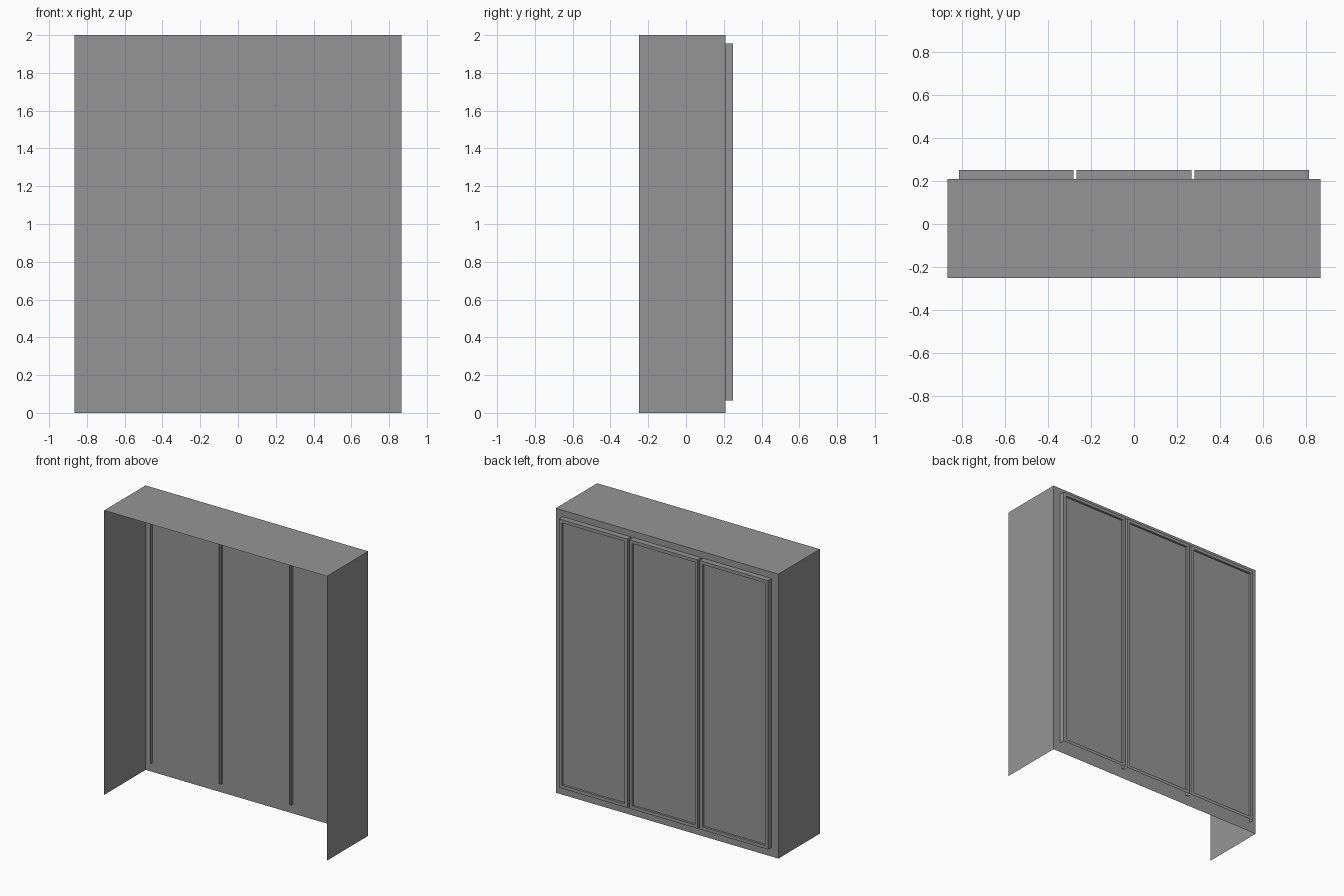
import bpy
import bmesh

old = bpy.data.objects.get("Cube")
if old:
    bpy.data.objects.remove(old, do_unlink=True)

GREY = (0.3, 0.3, 0.3, 1)
grey = bpy.data.materials.new("plain grey")
grey.use_nodes = True
grey.diffuse_color = GREY
grey.node_tree.nodes["Principled BSDF"].inputs["Base Color"].default_value = GREY


def open_shell(name, x, y, z, frame=0, recess=0):
    """Box of thin sheets, open at the bottom and at -y, with an optional sunken panel on +y."""
    bm = bmesh.new()
    bmesh.ops.create_cube(bm, size=1)
    for v in bm.verts:
        for axis, (low, high) in enumerate((x, y, z)):
            v.co[axis] = high if v.co[axis] > 0 else low
    bm.normal_update()
    open_sides = [f for f in bm.faces if f.normal.y < -0.5 or f.normal.z < -0.5]
    bmesh.ops.delete(bm, geom=open_sides, context="FACES")
    if frame:
        panel = [f for f in bm.faces if f.normal.y > 0.5]
        bmesh.ops.inset_region(bm, faces=panel, thickness=frame, use_boundary=True)
        # A second, zero-width inset gives the sunken panel square walls
        bmesh.ops.inset_region(bm, faces=panel, thickness=0, use_boundary=True)
        for v in panel[0].verts:
            v.co.y -= recess
    mesh = bpy.data.meshes.new(name)
    bm.to_mesh(mesh)
    bm.free()
    mesh.materials.append(grey)
    obj = bpy.data.objects.new(name, mesh)
    bpy.context.collection.objects.link(obj)
    return obj


# Cabinet body
open_shell("cabinet_body", (-0.866, 0.866), (-0.25, 0.21), (0, 2))

# Three framed doors, set slightly into the body
WIDTH, PITCH = 0.532, 0.547
for i, side in enumerate(("right", "middle", "left")):
    centre = (i - 1) * PITCH
    open_shell(side + "_door", (centre - WIDTH / 2, centre + WIDTH / 2),
               (0.19, 0.25), (0.065, 1.955), frame=0.032, recess=0.015)
